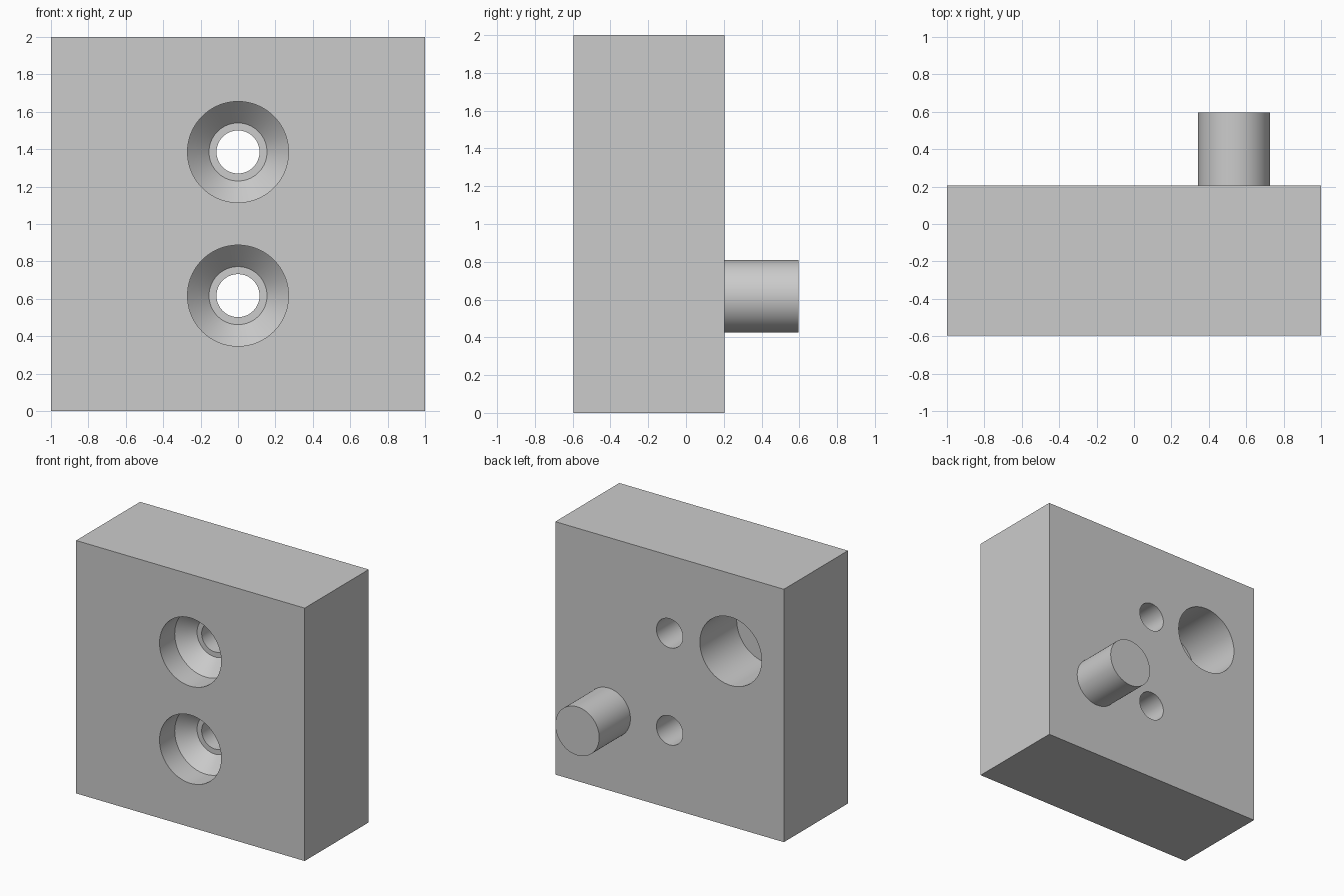
import bpy, bmesh
from math import cos, sin, tau

if "Cube" in bpy.data.objects:
    bpy.data.objects.remove(bpy.data.objects["Cube"])

SEGMENTS = 96
FRONT, BACK = -0.595, 0.205
LOW, HIGH = 0.617, 1.385
OFFSET = 0.535

grey = bpy.data.materials.new("plain grey")
grey.use_nodes = True
COLOUR = (0.6, 0.6, 0.6, 1)
grey.diffuse_color = COLOUR
grey.node_tree.nodes["Principled BSDF"].inputs["Base Color"].default_value = COLOUR


def add_object(name, bm):
    bmesh.ops.recalc_face_normals(bm, faces=bm.faces)
    mesh = bpy.data.meshes.new(name)
    bm.to_mesh(mesh)
    bm.free()
    mesh.materials.append(grey)
    obj = bpy.data.objects.new(name, mesh)
    bpy.context.collection.objects.link(obj)
    return obj


def turned(name, x, z, profile):
    """Solid of revolution about a y-parallel axis; profile is (y, radius)."""
    bm = bmesh.new()
    rings = [[bm.verts.new((x + r * cos(tau * i / SEGMENTS), y,
                            z + r * sin(tau * i / SEGMENTS)))
              for i in range(SEGMENTS)] for y, r in profile]
    for a, b in zip(rings, rings[1:]):
        for i in range(SEGMENTS):
            j = (i + 1) % SEGMENTS
            bm.faces.new((a[i], a[j], b[j], b[i]))
    bm.faces.new(rings[0])
    bm.faces.new(rings[-1])
    return add_object(name, bm)


def smooth(obj):
    bpy.ops.object.select_all(action="DESELECT")
    obj.select_set(True)
    bpy.context.view_layer.objects.active = obj
    bpy.ops.object.shade_smooth_by_angle()


# Square block
bm = bmesh.new()
bmesh.ops.create_cube(bm, size=1)
bmesh.ops.scale(bm, vec=(2, BACK - FRONT, 2), verts=bm.verts)
bmesh.ops.translate(bm, vec=(0, (FRONT + BACK) / 2, 1), verts=bm.verts)
block = add_object("block", bm)

# Countersunk screw holes: wide bore, cone, flat seat, narrow through hole
screw_profile = [(FRONT - 0.1, 0.27), (FRONT + 0.19, 0.27), (FRONT + 0.305, 0.155),
                 (FRONT + 0.305, 0.115), (BACK + 0.1, 0.115)]
cutters = [turned("screw_hole_cutter", 0, z, screw_profile) for z in (LOW, HIGH)]

# Blind socket in the back
cutters.append(turned("socket_cutter", -OFFSET, HIGH,
                      [(BACK - 0.46, 0.27), (BACK + 0.1, 0.27)]))

bpy.context.view_layer.objects.active = block
for cutter in cutters:
    cutter.hide_render = True
    cut = block.modifiers.new("cut", "BOOLEAN")
    cut.operation = "DIFFERENCE"
    cut.solver = "EXACT"
    cut.object = cutter
    bpy.ops.object.modifier_apply(modifier=cut.name)
    bpy.data.objects.remove(cutter)
smooth(block)

# Locating peg on the back
peg = turned("locating_peg", OFFSET, LOW, [(BACK, 0.192), (0.595, 0.192)])
smooth(peg)
